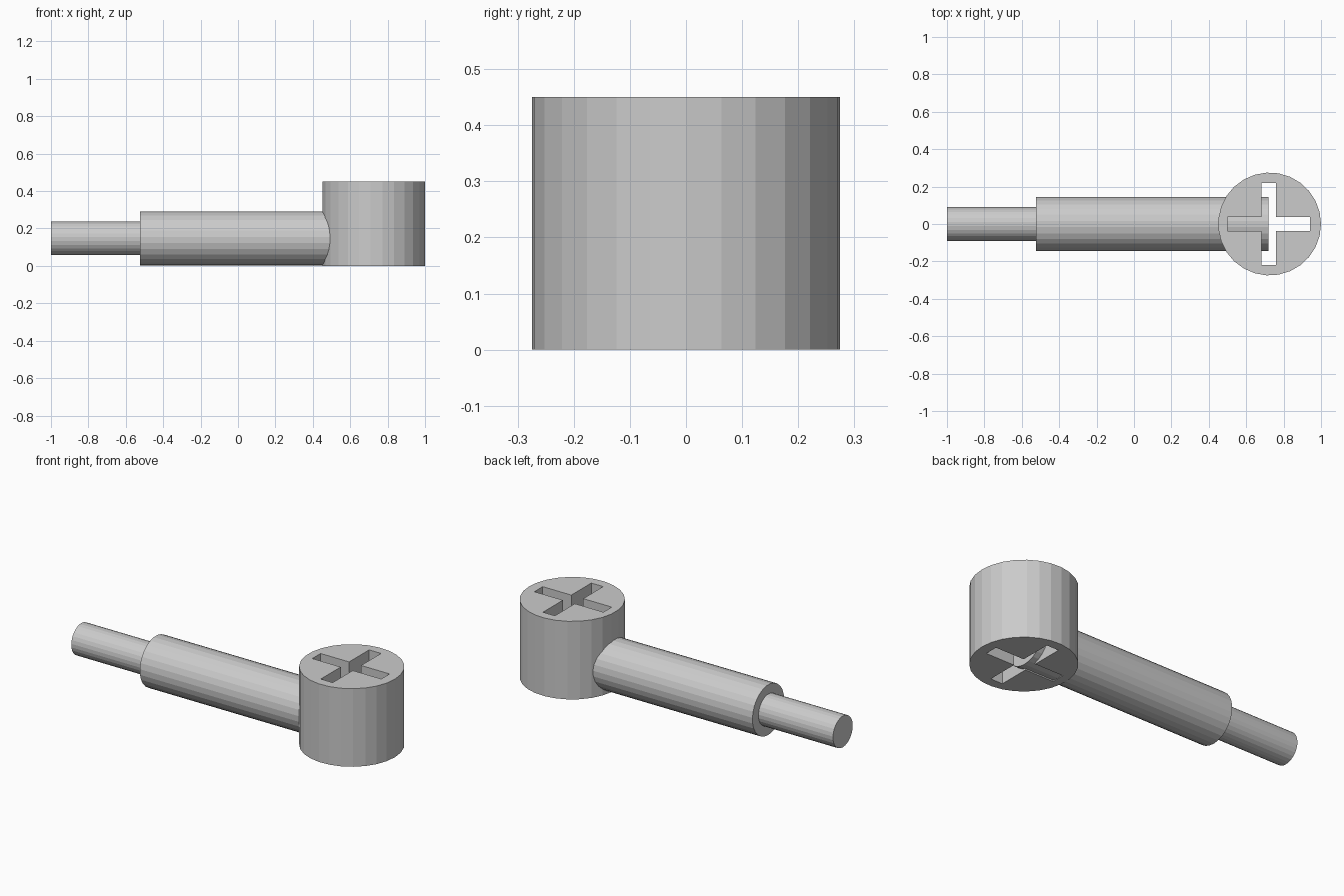
import bpy, bmesh
from math import cos, sin, tau
from mathutils import Matrix

if "Cube" in bpy.data.objects:
    bpy.data.objects.remove(bpy.data.objects["Cube"])

SIDES = 27


def circle(radius):
    return [(radius * cos(tau * i / SIDES), radius * sin(tau * i / SIDES)) for i in range(SIDES)]


def prism(name, profile, length, matrix):
    """Extrude a closed 2D profile along local z, then place it."""
    bm = bmesh.new()
    face = bm.faces.new([bm.verts.new((x, y, 0)) for x, y in profile])
    top = bmesh.ops.extrude_face_region(bm, geom=[face])["geom"]
    bmesh.ops.translate(bm, vec=(0, 0, length),
                        verts=[g for g in top if isinstance(g, bmesh.types.BMVert)])
    bmesh.ops.recalc_face_normals(bm, faces=bm.faces)
    bm.transform(matrix)
    mesh = bpy.data.meshes.new(name)
    bm.to_mesh(mesh)
    bm.free()
    obj = bpy.data.objects.new(name, mesh)
    bpy.context.collection.objects.link(obj)
    return obj


def rod(name, radius, x0, x1, z):
    """Round bar lying along x."""
    place = Matrix.Translation((x0, 0, z)) @ Matrix.Rotation(tau / 4, 4, 'Y')
    return prism(name, circle(radius), x1 - x0, place)


HEAD_X = 0.725

# Upright round head
head = prism("head", circle(0.275), 0.45, Matrix.Translation((HEAD_X, 0, 0)))

# Cross-shaped through hole in the head
w, a = 0.038, 0.22
arm = [(a, -w), (a, w), (w, w)]
cross = []
for cx, sx in ((1, 0), (0, 1), (-1, 0), (0, -1)):
    cross += [(x * cx - y * sx, x * sx + y * cx) for x, y in arm]
cutter = prism("cross_cutter", cross, 0.65, Matrix.Translation((HEAD_X - 0.005, 0, -0.1)))
cutter.hide_render = True
cutter.hide_set(True)
hole = head.modifiers.new("cross_hole", 'BOOLEAN')
hole.operation = 'DIFFERENCE'
hole.solver = 'EXACT'
hole.object = cutter

# Thick handle, running on into the cross hole, and thin end pin
rod("handle", 0.145, -0.525, 0.72, 0.147)
rod("end_pin", 0.09, -1.0, -0.5, 0.148)
